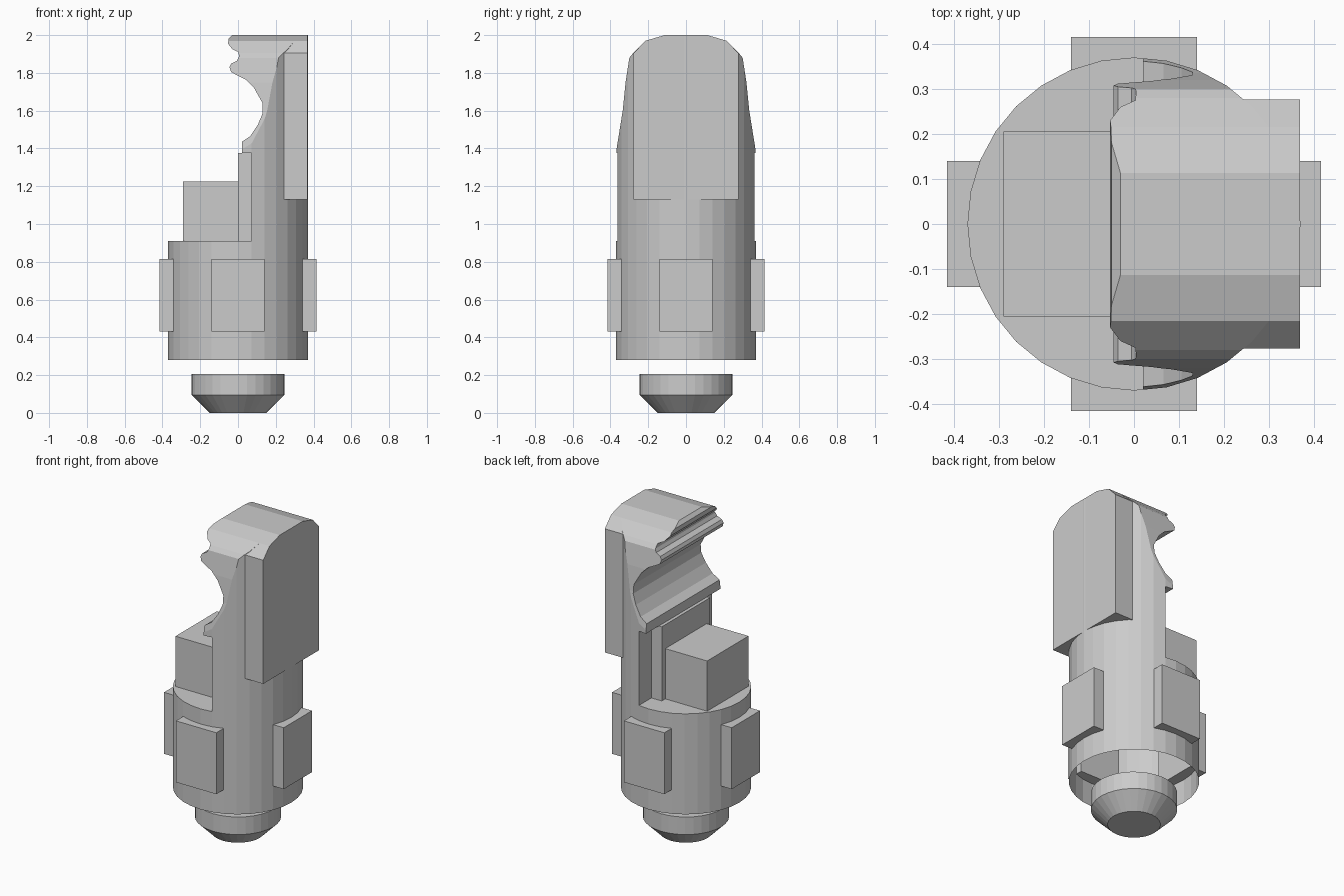
import bpy, bmesh
from math import cos, sin, pi

if "Cube" in bpy.data.objects:
    bpy.data.objects.remove(bpy.data.objects["Cube"])

R, N = 0.37, 32


def finish(name, bm):
    bmesh.ops.recalc_face_normals(bm, faces=bm.faces)
    me = bpy.data.meshes.new(name)
    bm.to_mesh(me)
    bm.free()
    ob = bpy.data.objects.new(name, me)
    bpy.context.collection.objects.link(ob)
    return ob


def prism(name, pts, axis, a, b):
    """Extrude a 2D outline along an axis from a to b."""
    place = {'x': lambda u, v, w: (w, u, v),
             'y': lambda u, v, w: (u, w, v),
             'z': lambda u, v, w: (u, v, w)}[axis]
    bm = bmesh.new()
    lo = [bm.verts.new(place(u, v, a)) for u, v in pts]
    hi = [bm.verts.new(place(u, v, b)) for u, v in pts]
    bm.faces.new(lo)
    bm.faces.new(hi)
    for i in range(len(pts)):
        j = (i + 1) % len(pts)
        bm.faces.new((lo[i], lo[j], hi[j], hi[i]))
    return finish(name, bm)


def box(name, x0, x1, y0, y1, z0, z1):
    return prism(name, [(x0, y0), (x1, y0), (x1, y1), (x0, y1)], 'z', z0, z1)


def lathe(name, rings, cap_bottom=True):
    """Stack of (radius, z) rings, capped on top."""
    bm = bmesh.new()
    loops = [[bm.verts.new((r * cos(2 * pi * k / N), r * sin(2 * pi * k / N), z))
              for k in range(N)] for r, z in rings]
    for p, q in zip(loops, loops[1:]):
        for i in range(N):
            j = (i + 1) % N
            bm.faces.new((p[i], p[j], q[j], q[i]))
    bm.faces.new(loops[-1])
    if cap_bottom:
        bm.faces.new(loops[0])
    ob = finish(name, bm)
    if not cap_bottom and ob.data.polygons[-1].normal.z < 0:
        ob.data.flip_normals()
    return ob


def intersect(ob, cutter):
    m = ob.modifiers.new("cut", 'BOOLEAN')
    m.operation = 'INTERSECT'
    m.solver = 'EXACT'
    m.object = cutter
    dg = bpy.context.evaluated_depsgraph_get()
    me = bpy.data.meshes.new_from_object(ob.evaluated_get(dg))
    ob.modifiers.clear()
    ob.data = me
    bpy.data.objects.remove(cutter)


def mirrored(half):
    return half + [(-y, z) for y, z in reversed(half)]


# Tip and open-bottomed barrel
lathe("bottom_tip", [(0.15, 0), (0.245, 0.095), (0.245, 0.205)])
lathe("barrel", [(R, 0.28), (R, 0.91)], cap_bottom=False)

# Four side pads
for s, n in ((1, "right"), (-1, "left")):
    box("pad_" + n, *sorted((s * 0.3, s * 0.415)), -0.14, 0.14, 0.43, 0.815)
for s, n in ((1, "back"), (-1, "front")):
    box("pad_" + n, -0.14, 0.14, *sorted((s * 0.3, s * 0.415)), 0.43, 0.815)

# Neck: cut cylinder, raised plate and block on its flat side
arc = [(R * cos(k * pi / 16), R * sin(k * pi / 16)) for k in range(-7, 8)]
prism("neck", arc, 'z', 0.91, 1.38)
box("neck_plate", 0.0, 0.08, -0.24, 0.24, 0.91, 1.375)
box("front_block", -0.29, 0.0, -0.205, 0.205, 0.91, 1.225)

# Head: side profile trimmed by the tapered outline and the barrel radius
profile = [(0.37, 1.375), (0.02, 1.375), (0.02, 1.435), (0.065, 1.465), (0.105, 1.525),
           (0.13, 1.585), (0.13, 1.64), (0.085, 1.72), (0.04, 1.765), (-0.01, 1.79),
           (-0.037, 1.805), (-0.045, 1.83), (-0.035, 1.85), (-0.005, 1.865), (0.005, 1.885),
           (0.003, 1.91), (-0.03, 1.925), (-0.053, 1.955), (-0.05, 1.98), (-0.03, 2.0),
           (0.37, 2.0)]
head = prism("head", profile, 'y', -0.5, 0.5)
crown = [(0.28, 1.905), (0.215, 1.97), (0.113, 2.0)]
outline = mirrored([(0.372, 1.37), (0.335, 1.6), (0.32, 1.75), (0.3, 1.88)] + crown)
intersect(head, prism("outline_cutter", outline, 'x', -0.3, 0.5))
intersect(head, lathe("round_cutter", [(R, 1.2), (R, 2.2)]))

# Flat slab on the far side of the head
prism("back_slab", mirrored([(0.277, 1.13)] + [(0.277, 1.905)] + crown[1:]), 'x', 0.24, 0.369)
